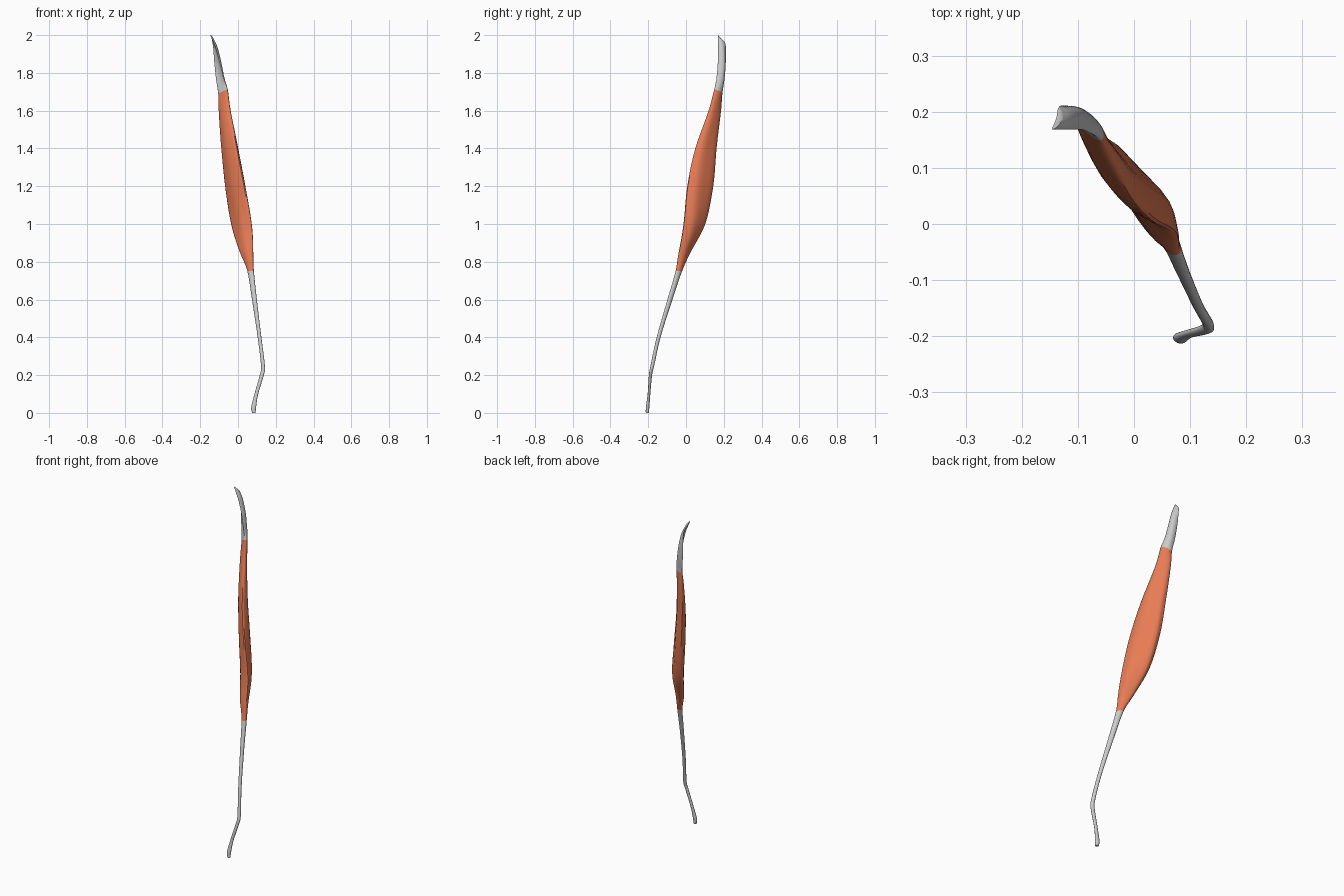
import bpy, bmesh, math

if "Cube" in bpy.data.objects:
    bpy.data.objects.remove(bpy.data.objects["Cube"])

# cross-sections, top to bottom: x, y, z, half length, half thickness, angle, bend, slope
SECTIONS = [
    (-.137, .187, 1.98, .020, .005, -107, .003, .020),
    (-.119, .191, 1.93, .022, .007, -75, .005, .006),
    (-.104, .192, 1.85, .025, .010, -52, .006, 0),
    (-.091, .185, 1.77, .028, .011, -42, .006, 0),
    (-.078, .172, 1.70, .030, .014, -38, .003, .012),
    (-.070, .153, 1.60, .042, .018, -47, 0, 0),
    (-.042, .108, 1.40, .067, .025, -54, 0, 0),
    (-.012, .078, 1.20, .081, .030, -54, 0, 0),
    (.020, .045, 1.00, .072, .030, -47, 0, 0),
    (.046, -.008, .85, .042, .021, -40, 0, 0),
    (.067, -.038, .75, .020, .014, -45, 0, 0),
    (.087, -.085, .60, .015, .011, -50, 0, 0),
    (.114, -.145, .40, .011, .009, -50, 0, 0),
    (.132, -.178, .25, .011, .009, -40, 0, 0),
    (.126, -.188, .20, .011, .008, -20, 0, 0),
    (.097, -.196, .10, .010, .007, -10, 0, 0),
    (.083, -.203, .03, .013, .009, -10, 0, 0),
    (.084, -.205, .00, .009, .008, -10, 0, 0),
]
SIDES, STEPS = 28, 5


def section(i, f):
    """Catmull-Rom blend between neighbouring cross-sections."""
    n = len(SECTIONS) - 1
    p = [SECTIONS[min(max(i + k, 0), n)] for k in (-1, 0, 1, 2)]
    return [b + .5 * f * (c - a + f * (2*a - 5*b + 4*c - d + f * (3*(b - c) + d - a)))
            for a, b, c, d in zip(*p)]


def ring(s):
    x, y, z, a, b, ang, bend, slope = s
    ca, sa = math.cos(math.radians(ang)), math.sin(math.radians(ang))
    # shallow lengthwise fibre ridges, only on the thick part
    ridge = .05 * min(1, max(0, (b - .014) / .01))
    pts = []
    for k in range(SIDES):
        t = 2 * math.pi * k / SIDES
        r = 1 + ridge * math.sin(5 * t + 2 * z)
        u = a * r * math.cos(t)
        v = b * r * math.sin(t) + bend * (1 - 2 * math.cos(t) ** 2)
        pts.append((x + ca*u - sa*v, y + sa*u + ca*v, z + slope * math.cos(t)))
    return pts


def loft(name, first, last, cap_top=False, cap_end=False, mat=None):
    bm = bmesh.new()
    secs = [section(i, j / STEPS) for i in range(first, last) for j in range(STEPS)]
    secs.append(section(last, 0))
    rings = [[bm.verts.new(p) for p in ring(s)] for s in secs]
    for r0, r1 in zip(rings, rings[1:]):
        for k in range(SIDES):
            m = (k + 1) % SIDES
            bm.faces.new((r0[k], r1[k], r1[m], r0[m]))
    if cap_top:
        bm.faces.new(rings[0])
    if cap_end:
        bm.faces.new(rings[-1][::-1])
    me = bpy.data.meshes.new(name)
    bm.to_mesh(me)
    bm.free()
    ob = bpy.data.objects.new(name, me)
    bpy.context.collection.objects.link(ob)
    if mat:
        me.materials.append(mat)
    bpy.ops.object.select_all(action='DESELECT')
    ob.select_set(True)
    bpy.context.view_layer.objects.active = ob
    bpy.ops.object.shade_smooth_by_angle(angle=math.radians(45))


red = bpy.data.materials.new("muscle_orange")
red.diffuse_color = (.80, .20, .09, 1)
red.use_nodes = True
red.node_tree.nodes["Principled BSDF"].inputs["Base Color"].default_value = red.diffuse_color

# curled flat tendon, fleshy belly, long thin tendon
loft("upper_tendon", 0, 4, cap_top=True)
loft("muscle_belly", 4, 10, mat=red)
loft("lower_tendon", 10, len(SECTIONS) - 1, cap_end=True)
